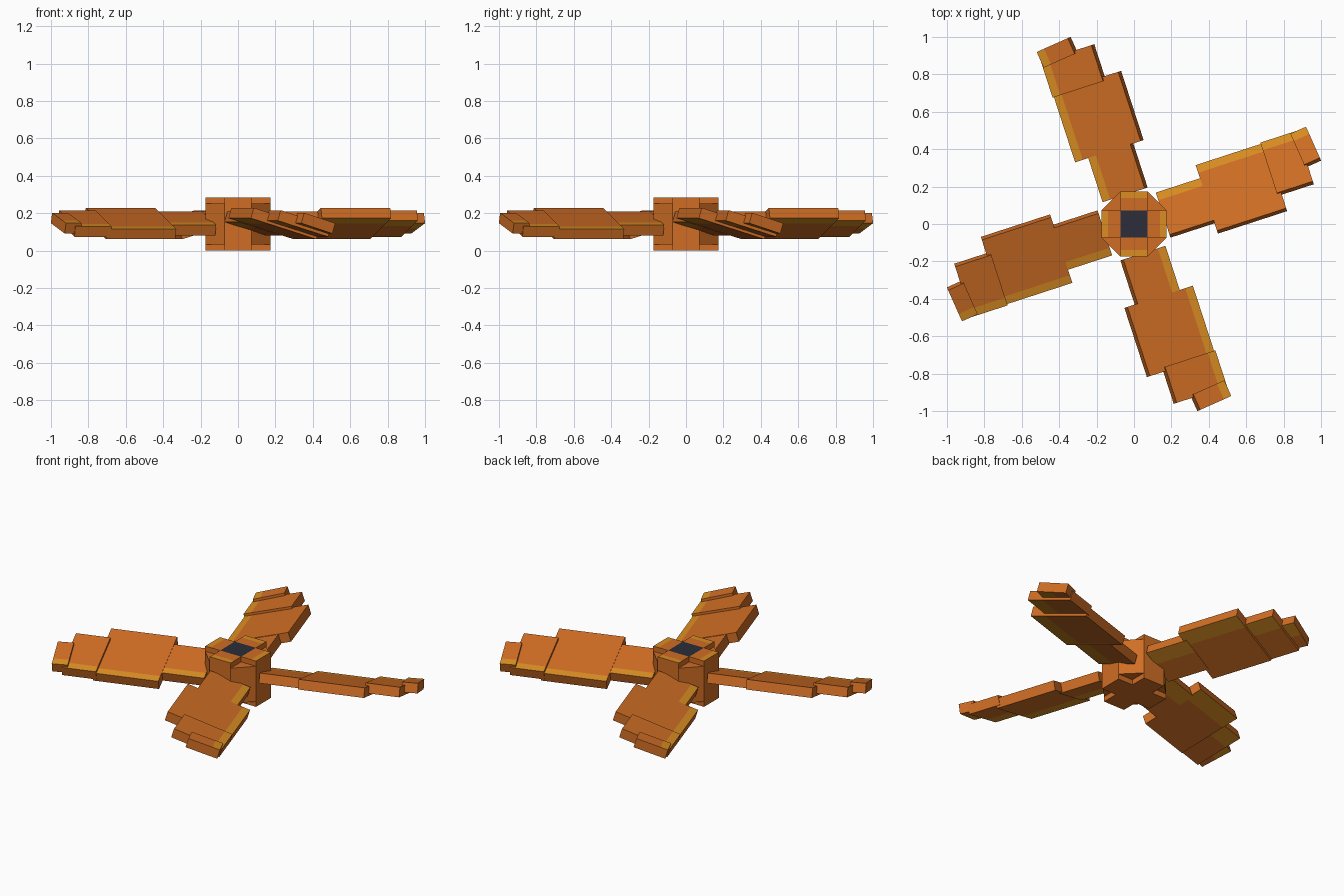
import bpy, bmesh
from math import radians
from mathutils import Matrix, Vector

cube = bpy.data.objects.get("Cube")
if cube:
    bpy.data.objects.remove(cube, do_unlink=True)


def make_material(name, rgb):
    mat = bpy.data.materials.new(name)
    mat.use_nodes = True
    mat.diffuse_color = (*rgb, 1)
    bsdf = mat.node_tree.nodes["Principled BSDF"]
    bsdf.inputs["Base Color"].default_value = (*rgb, 1)
    bsdf.inputs["Roughness"].default_value = 0.8
    return mat


MATERIALS = [
    make_material("copper_orange", (0.63, 0.155, 0.018)),
    make_material("golden_edge", (0.70, 0.27, 0.016)),
    make_material("dark_slate", (0.025, 0.027, 0.042)),
]
ORANGE, GOLD, SLATE = range(3)


def finish(bm, name, matrix=Matrix()):
    bm.transform(matrix)
    mesh = bpy.data.meshes.new(name)
    bm.to_mesh(mesh)
    bm.free()
    for mat in MATERIALS:
        mesh.materials.append(mat)
    obj = bpy.data.objects.new(name, mesh)
    bpy.context.collection.objects.link(obj)
    return obj


def box(size, centre=(0, 0, 0)):
    bm = bmesh.new()
    bmesh.ops.create_cube(bm, size=1, matrix=Matrix.Translation(centre) @ Matrix.Diagonal((*size, 1)))
    return bm


def split(bm, point, normal):
    bmesh.ops.bisect_plane(bm, geom=bm.verts[:] + bm.edges[:] + bm.faces[:],
                           plane_co=point, plane_no=normal)
    bm.normal_update()


# Hub: a tall cross set into a shorter octagonal body
HEIGHT, REACH, HALF, RIM = 0.285, 0.175, 0.0725, 0.14

bm = bmesh.new()
bmesh.ops.create_cone(bm, cap_ends=True, segments=8, radius1=0.1894, radius2=0.1894, depth=0.22,
                      matrix=Matrix.Translation((0, 0, HEIGHT / 2)) @ Matrix.Rotation(radians(22.5), 4, "Z"))
finish(bm, "hub_body")

bm = box((2 * HALF, 2 * HALF, HEIGHT), (0, 0, HEIGHT / 2))
bm.normal_update()
for face in bm.faces:
    if face.normal.z > 0.5:
        face.material_index = SLATE
finish(bm, "hub_core")

for i in range(4):
    bm = box((REACH - HALF, 2 * HALF, HEIGHT), ((REACH + HALF) / 2, 0, HEIGHT / 2))
    split(bm, (RIM, 0, 0), (1, 0, 0))
    for face in bm.faces:
        if face.normal.z > 0.5 and face.calc_center_median().x > RIM:
            face.material_index = GOLD
    finish(bm, f"hub_arm_{i + 1}", Matrix.Rotation(radians(90 * i), 4, "Z"))

# Blades: four pitched, stepped planks with gold strips along their edges
THICK = 0.058
PITCH = Matrix.Rotation(radians(-17), 4, "X")
# name, start, end, width, sideways centre, height centre, yaw
SECTIONS = [
    ("root", 0.163, 0.43, 0.247, -0.003, 0.145, 0),
    ("main", 0.411, 0.80, 0.385, 0.005, 0.145, 0),
    ("outer", 0.777, 0.98, 0.296, 0.055, 0.145, 0),
    ("tip", 0.954, 1.046, 0.19, 0.107, 0.147, 6),
]


def blade_section(name, start, end, width, side, height, yaw, turn):
    bm = box((end - start, width, THICK))
    top_cut, under_cut = width / 2 - 0.045, -width / 2 + 0.10
    split(bm, (0, top_cut, 0), (0, 1, 0))
    split(bm, (0, under_cut, 0), (0, 1, 0))
    for face in bm.faces:
        y = face.calc_center_median().y
        if (face.normal.z > 0.5 and y > top_cut) or (face.normal.z < -0.5 and y < under_cut):
            face.material_index = GOLD
    place = Matrix.Translation(Vector(((start + end) / 2, side, height)))
    spin = Matrix.Rotation(radians(turn), 4, "Z")
    finish(bm, name, spin @ place @ Matrix.Rotation(radians(yaw), 4, "Z") @ PITCH)


for i in range(4):
    for part, *dims in SECTIONS:
        blade_section(f"blade_{i + 1}_{part}", *dims, 18 + 90 * i)
